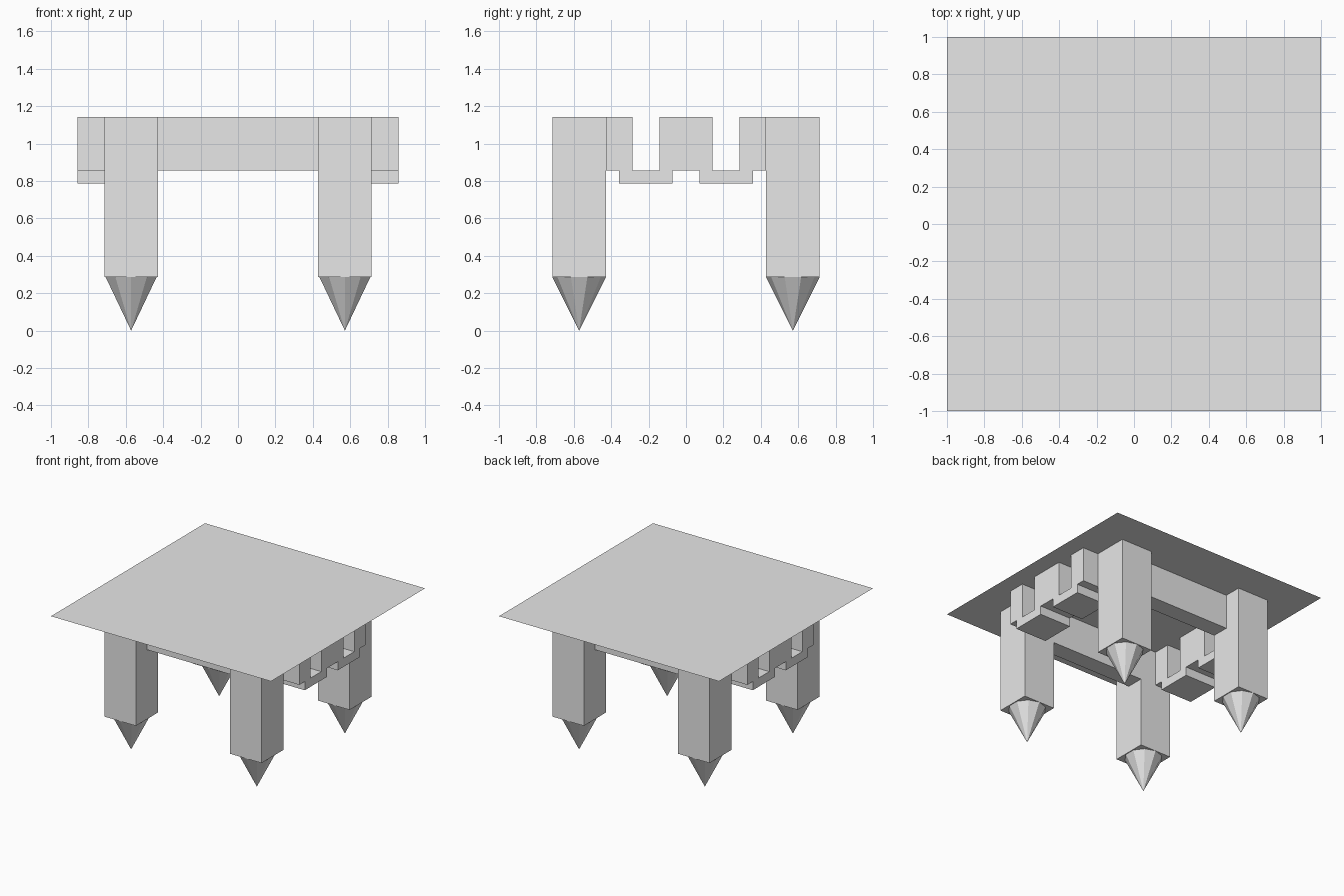
import bpy, bmesh
from mathutils import Matrix, Vector

if "Cube" in bpy.data.objects:
    bpy.data.objects.remove(bpy.data.objects["Cube"])

U = 1 / 7            # grid module: the table top is 14 modules wide
TOP = 8 * U          # height of the table top

grey = bpy.data.materials.new("plain grey")
grey.use_nodes = True
colour = (0.8, 0.8, 0.8, 1)
grey.diffuse_color = colour
grey.node_tree.nodes["Principled BSDF"].inputs["Base Color"].default_value = colour


def finish(name, bm):
    mesh = bpy.data.meshes.new(name)
    bm.to_mesh(mesh)
    bm.free()
    mesh.materials.append(grey)
    obj = bpy.data.objects.new(name, mesh)
    bpy.context.collection.objects.link(obj)
    return obj


def box(name, x, y, z):
    """Box from (low, high) ranges given in modules."""
    lo, hi = (Vector(v) * U for v in zip(x, y, z))
    bm = bmesh.new()
    bmesh.ops.create_cube(bm, size=1, matrix=Matrix.Translation((lo + hi) / 2)
                          @ Matrix.Diagonal((*(hi - lo), 1)))
    return finish(name, bm)


def span(a, b, sign):
    return tuple(sorted((a * sign, b * sign)))


# Thin table top
bm = bmesh.new()
bmesh.ops.create_grid(bm, x_segments=1, y_segments=1, size=7 * U,
                      matrix=Matrix.Translation((0, 0, TOP)))
finish("table_top", bm)

# Four square legs on pointed, faceted feet
for sx, side in ((1, "left"), (-1, "right")):
    for sy, end in ((-1, "front"), (1, "back")):
        box(f"{end}_{side}_leg", span(3, 5, sx), span(3, 5, sy), (2, 8))
        bm = bmesh.new()
        bmesh.ops.create_cone(bm, cap_ends=False, segments=10, radius1=0,
                              radius2=U, depth=2 * U,
                              matrix=Matrix.Translation((4 * U * sx, 4 * U * sy, U)))
        bmesh.ops.remove_doubles(bm, verts=bm.verts, dist=1e-5)
        bmesh.ops.recalc_face_normals(bm, faces=bm.faces)
        finish(f"{end}_{side}_foot", bm)

# Straight beams at the front and back
for sy, end in ((-1, "front"), (1, "back")):
    box(f"{end}_beam", (-3, 3), span(3, 4, sy), (6, 8))

# Notched side rails: three upright blocks joined by two low bridges
for sx, side in ((1, "left"), (-1, "right")):
    x = span(4, 6, sx)
    box(f"{side}_rail_middle_block", x, (-1, 1), (6, 8))
    for sy, end in ((-1, "front"), (1, "back")):
        box(f"{side}_rail_{end}_block", x, span(2, 3, sy), (6, 8))
        box(f"{side}_rail_{end}_bridge", x, span(0.5, 2.5, sy), (5.5, 6))
